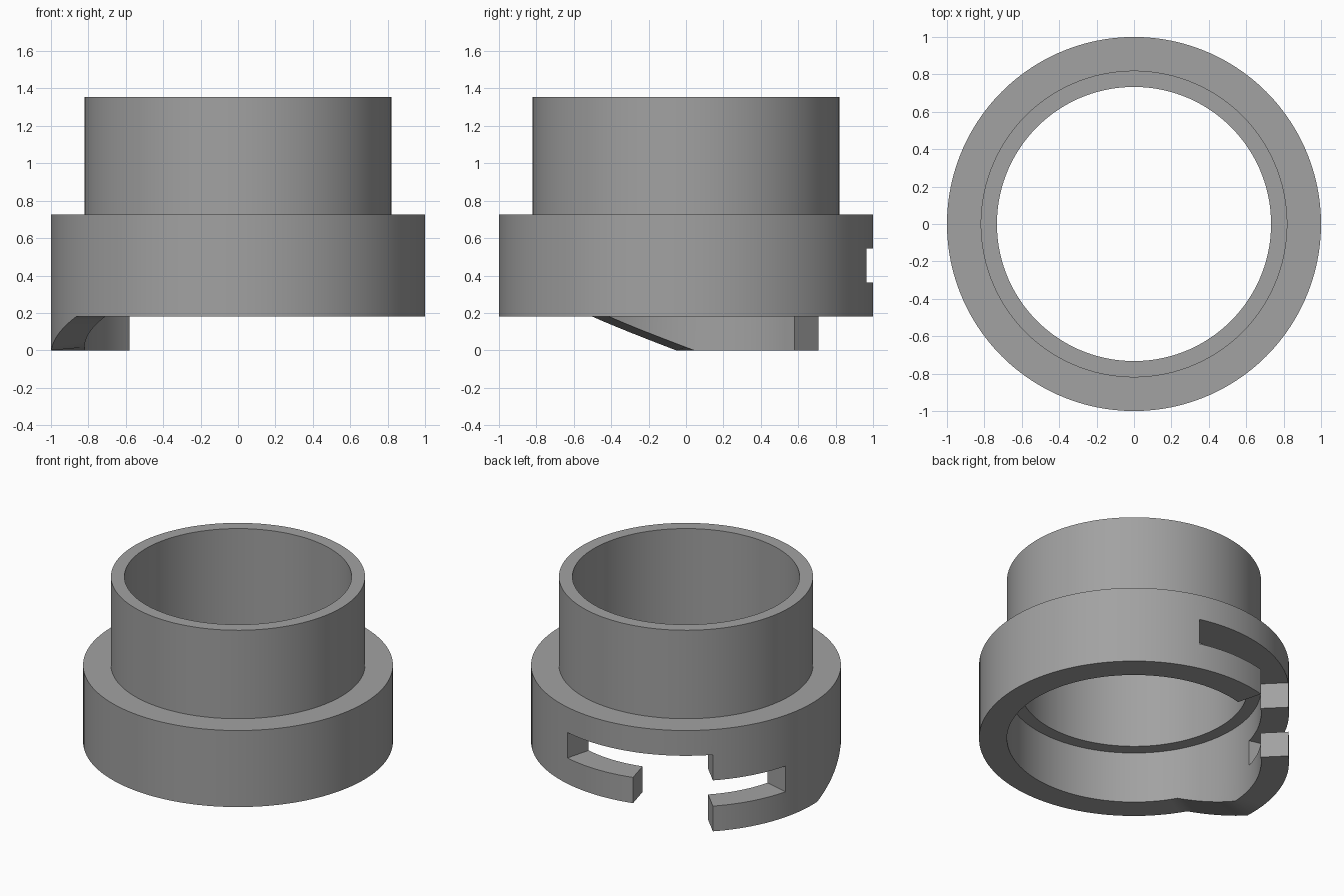
import bpy, bmesh, math

if "Cube" in bpy.data.objects:
    bpy.data.objects.remove(bpy.data.objects["Cube"])

N = 120                                       # columns around, 3 degrees each
RADII = [0.733, 0.82, 1.0]
LEVELS = [0.0, 0.18, 0.363, 0.545, 0.725, 1.355]


def solid(ring, row, col):
    """Is this cell of the polar grid filled with material?"""
    if not (0 <= ring < 2 and 0 <= row < 5):
        return False
    a = (col % N + 0.5) * 360 / N
    if row == 4:                              # neck tube
        return ring == 0
    if row == 3:                              # flange joining neck and skirt
        return True
    if ring == 0:                             # bore below the flange
        return False
    if row == 2:                              # skirt, upper slot and entry gap
        return not 75 < a < 135
    if row == 1:                              # skirt, entry gap and lower slot
        return not 105 < a < 165
    return 135 < a < 210                      # hanging lip


bm = bmesh.new()
verts = {}


def vert(i, k, c):
    c %= N
    if (i, k, c) not in verts:
        deg = c * 360 / N
        a, z = math.radians(deg), LEVELS[k]
        if k == 0:                            # lip underside ramps up to the skirt
            start = 183 if i == 2 else 177
            z = LEVELS[1] * min(1, max(0, (deg - start) / (210 - start)))
        verts[i, k, c] = bm.verts.new((RADII[i] * math.cos(a), RADII[i] * math.sin(a), z))
    return verts[i, k, c]


# Emit only the faces between filled and empty cells
for c in range(N):
    for i in range(2):
        for k in range(5):
            if not solid(i, k, c):
                continue
            p = {(di, dk, dc): vert(i + di, k + dk, c + dc)
                 for di in (0, 1) for dk in (0, 1) for dc in (0, 1)}
            for axis in range(3):
                for side in (0, 1):
                    step = [0, 0, 0]
                    step[axis] = 2 * side - 1
                    if solid(i + step[0], k + step[1], c + step[2]):
                        continue
                    quad = []
                    for u, v in ((0, 0), (1, 0), (1, 1), (0, 1)):
                        key = [u, v]
                        key.insert(axis, side)
                        quad.append(p[tuple(key)])
                    bm.faces.new(quad)

bmesh.ops.remove_doubles(bm, verts=bm.verts, dist=0.0005)
bmesh.ops.recalc_face_normals(bm, faces=bm.faces)
mesh = bpy.data.meshes.new("bayonet_collar")
bm.to_mesh(mesh)
bm.free()

# Collar object and its single grey
collar = bpy.data.objects.new("bayonet_collar", mesh)
bpy.context.collection.objects.link(collar)
grey = bpy.data.materials.new("grey")
grey.diffuse_color = (0.36, 0.36, 0.36, 1)
grey.use_nodes = True
grey.node_tree.nodes["Principled BSDF"].inputs["Base Color"].default_value = grey.diffuse_color
mesh.materials.append(grey)
bpy.context.view_layer.objects.active = collar
collar.select_set(True)
bpy.ops.object.shade_smooth_by_angle(angle=math.radians(25))
